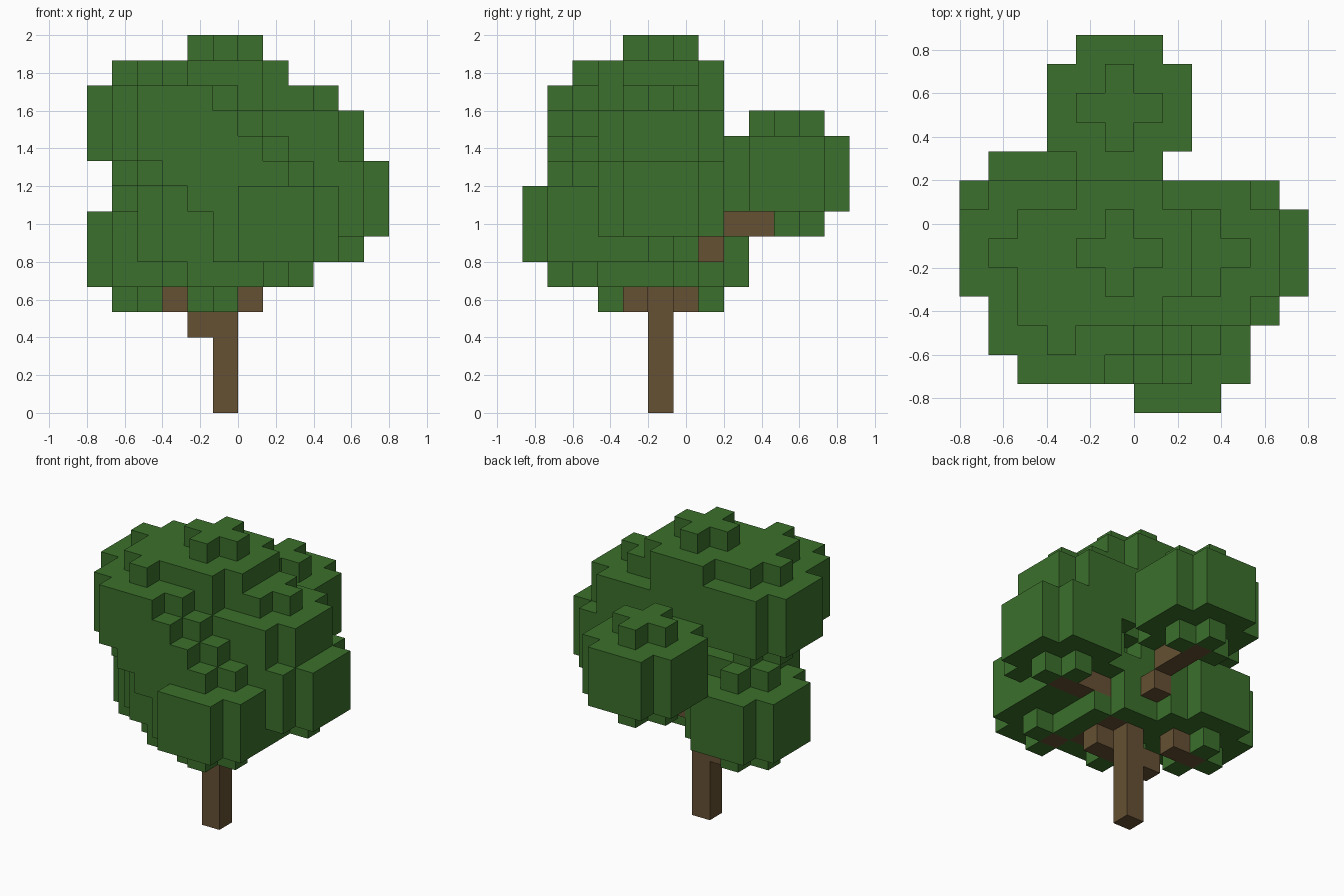
import bpy
import bmesh
from math import floor, radians
from mathutils import Vector

cube = bpy.data.objects.get("Cube")
if cube:
    bpy.data.objects.remove(cube, do_unlink=True)

UNIT = 2 / 15                              # edge of one block
ORIGIN = Vector((-0.5, -1.0, 0.5)) * UNIT  # centre of the lowest trunk block
TRUNK_HEIGHT = 11

# Leaf clusters as (x, y, bottom layer), counted in blocks from the trunk
CLUSTERS = [
    (0, 0, 10),
    (-3, 0, 9), (-2, -2, 9),
    (-1, -2, 8), (3, 0, 8),
    (0, -2, 7), (0, 5, 7),
    (1, -2, 6), (4, 0, 6),
    (2, -3, 5), (-1, -1, 5),
    (-3, 1, 4), (0, -1, 4),
]


def make_material(name, color):
    mat = bpy.data.materials.new(name)
    mat.use_nodes = True
    mat.diffuse_color = color
    mat.node_tree.nodes["Principled BSDF"].inputs["Base Color"].default_value = color
    return mat


def cluster_blocks(cx, cy, base):
    """Plus shape at bottom and top, three wide layers with cut corners between."""
    blocks = set()
    for layer in range(5):
        wide = 0 < layer < 4
        reach = 2 if wide else 1
        limit = 3 if wide else 1
        for x in range(-reach, reach + 1):
            for y in range(-reach, reach + 1):
                if abs(x) + abs(y) <= limit:
                    blocks.add((cx + x, cy + y, base + layer))
    return blocks


def branch_blocks(cx, cy, base):
    """Stepped line from the trunk up to the cluster's bottom layer."""
    steps = max(abs(cx), abs(cy))
    return {(floor(cx * i / steps + 0.5),
             floor(cy * i / steps + 0.5),
             base - 1 + floor(i / steps + 0.5)) for i in range(1, steps + 1)}


def build_blocks(name, blocks, solid, mat):
    """Mesh of the block sides that do not touch another solid block."""
    bm = bmesh.new()
    for block in sorted(blocks):
        centre = Vector(block)
        for axis in range(3):
            for sign in (-1, 1):
                normal = Vector((0, 0, 0))
                normal[axis] = sign
                if tuple(int(v) for v in centre + normal) in solid:
                    continue
                u = Vector((0, 0, 0))
                u[(axis + 1) % 3] = 0.5
                v = normal.cross(u)
                mid = centre + normal / 2
                corners = (mid - u - v, mid + u - v, mid + u + v, mid - u + v)
                bm.faces.new([bm.verts.new(c * UNIT + ORIGIN) for c in corners])
    bmesh.ops.remove_doubles(bm, verts=bm.verts, dist=UNIT / 100)
    # Merge coplanar squares into large flat faces
    bmesh.ops.dissolve_limit(bm, angle_limit=radians(1),
                             verts=bm.verts, edges=bm.edges)
    mesh = bpy.data.meshes.new(name)
    bm.to_mesh(mesh)
    bm.free()
    mesh.materials.append(mat)
    obj = bpy.data.objects.new(name, mesh)
    bpy.context.collection.objects.link(obj)
    return obj


leaf_green = make_material("leaf green", (0.044, 0.162, 0.025, 1))
bark_brown = make_material("bark brown", (0.133, 0.082, 0.033, 1))

# Wood replaces leaves wherever the two overlap
trunk = {(0, 0, z) for z in range(TRUNK_HEIGHT)}
branches = set().union(*(branch_blocks(*c) for c in CLUSTERS[1:])) - trunk
leaves = set().union(*(cluster_blocks(*c) for c in CLUSTERS)) - trunk - branches
solid = trunk | branches | leaves

build_blocks("trunk", trunk, solid, bark_brown)
build_blocks("branches", branches, solid, bark_brown)
build_blocks("leaves", leaves, solid, leaf_green)
